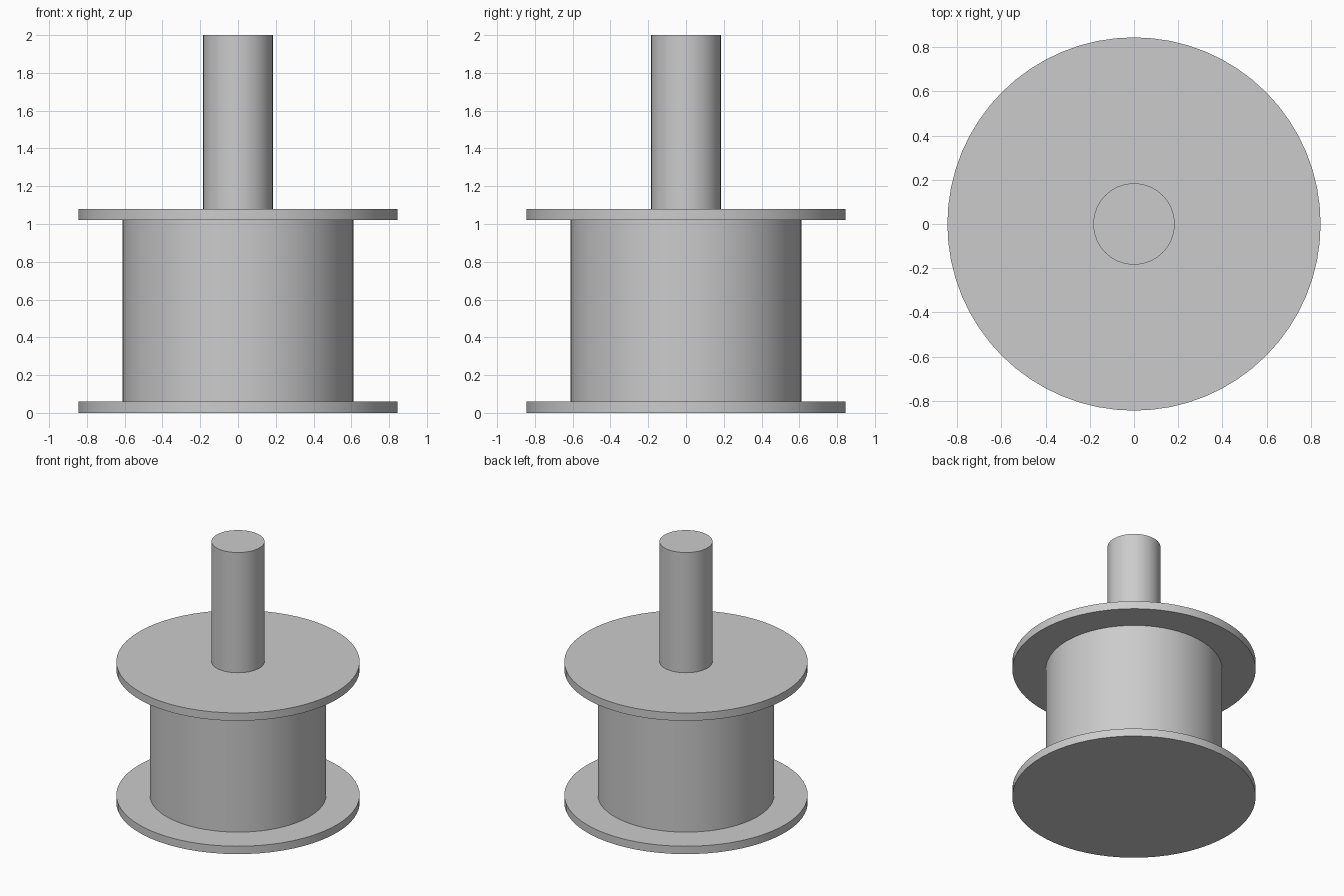
import bpy
import math

cube = bpy.data.objects.get("Cube")
if cube:
    bpy.data.objects.remove(cube, do_unlink=True)

# Single plain grey
grey = bpy.data.materials.new("plain_grey")
grey.use_nodes = True
colour = (0.6, 0.6, 0.6, 1)
grey.diffuse_color = colour
grey.node_tree.nodes["Principled BSDF"].inputs["Base Color"].default_value = colour


def disc(name, radius, bottom, top):
    """Upright cylinder between two heights, with smooth sides and sharp rims."""
    bpy.ops.mesh.primitive_cylinder_add(
        vertices=64, radius=radius, depth=top - bottom,
        location=(0, 0, (bottom + top) / 2))
    obj = bpy.context.object
    obj.name = name
    obj.data.materials.append(grey)
    bpy.ops.object.shade_smooth_by_angle(angle=math.radians(30))
    return obj


# Spool: two flanges around a drum, with a shaft rising from the top
disc("bottom_flange", 0.844, 0, 0.06)
disc("drum", 0.612, 0.06, 1.02)
disc("top_flange", 0.844, 1.02, 1.08)
disc("shaft", 0.184, 1.08, 2)
